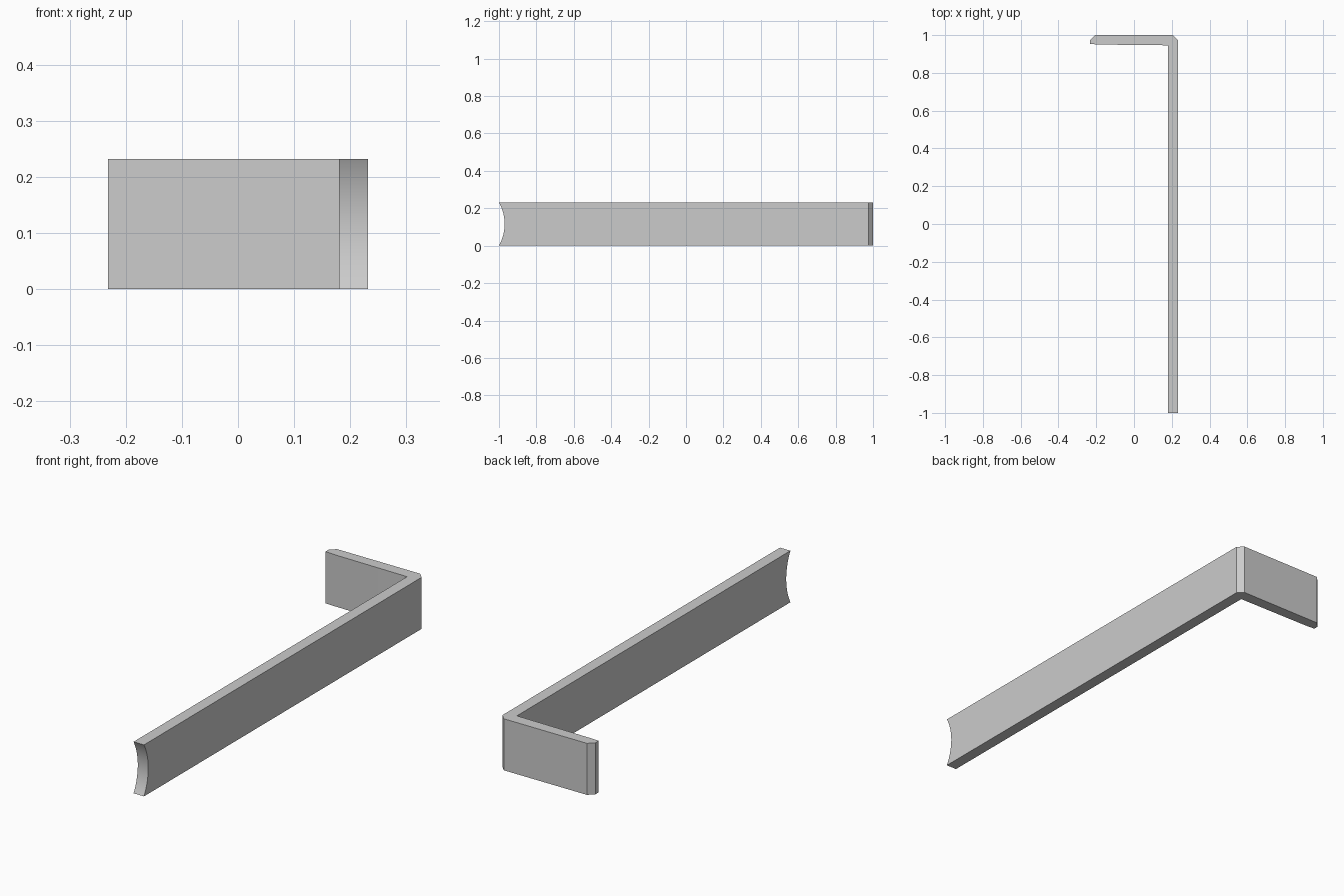
import bpy
import bmesh
import math

cube = bpy.data.objects.get("Cube")
if cube:
    bpy.data.objects.remove(cube, do_unlink=True)

HEIGHT = 0.232
HALF = 0.232        # half the overall width
INNER = 0.18        # inner face of the long arm
CHAMFER = 0.025
SAGITTA = 0.03      # depth of the hollow end

# Single grey finish
grey = bpy.data.materials.new("light_grey")
colour = (0.6, 0.6, 0.6, 1)
grey.diffuse_color = colour
grey.use_nodes = True
grey.node_tree.nodes["Principled BSDF"].inputs["Base Color"].default_value = colour

# L-shaped plan with chamfered outer corners, left long at the hollow end
plan = [
    (INNER, -1.03), (HALF, -1.03),
    (HALF, 1 - CHAMFER), (HALF - CHAMFER, 1),
    (CHAMFER - HALF, 1), (-HALF, 1 - CHAMFER),
    (-HALF, 0.953), (-0.18, 0.95), (INNER, 0.946),
]
bm = bmesh.new()
base = bm.faces.new([bm.verts.new((x, y, 0)) for x, y in plan])
top = bmesh.ops.extrude_face_region(bm, geom=[base])["geom"]
bmesh.ops.translate(bm, vec=(0, 0, HEIGHT),
                    verts=[v for v in top if isinstance(v, bmesh.types.BMVert)])
bmesh.ops.recalc_face_normals(bm, faces=bm.faces)
mesh = bpy.data.meshes.new("angled_bar")
bm.to_mesh(mesh)
bm.free()
mesh.materials.append(grey)
bar = bpy.data.objects.new("angled_bar", mesh)
bpy.context.collection.objects.link(bar)

# Round cutter hollows the front end of the long arm
radius = ((HEIGHT / 2) ** 2 + SAGITTA ** 2) / (2 * SAGITTA)
bpy.ops.mesh.primitive_cylinder_add(
    vertices=128, radius=radius, depth=0.3,
    location=((INNER + HALF) / 2, SAGITTA - 1 - radius, HEIGHT / 2),
    rotation=(0, math.pi / 2, 0))
cutter = bpy.context.object
cutter.name = "end_cutter"
cutter.hide_render = True
cutter.data.materials.append(grey)

bpy.ops.object.select_all(action="DESELECT")
bar.select_set(True)
bpy.context.view_layer.objects.active = bar
cut = bar.modifiers.new("hollow_end", "BOOLEAN")
cut.operation = "DIFFERENCE"
cut.solver = "EXACT"
cut.object = cutter
bpy.ops.object.modifier_apply(modifier=cut.name)
bpy.data.objects.remove(cutter, do_unlink=True)

# Smooth hollow, crisp edges elsewhere
bpy.ops.object.shade_smooth_by_angle(angle=math.radians(20))
